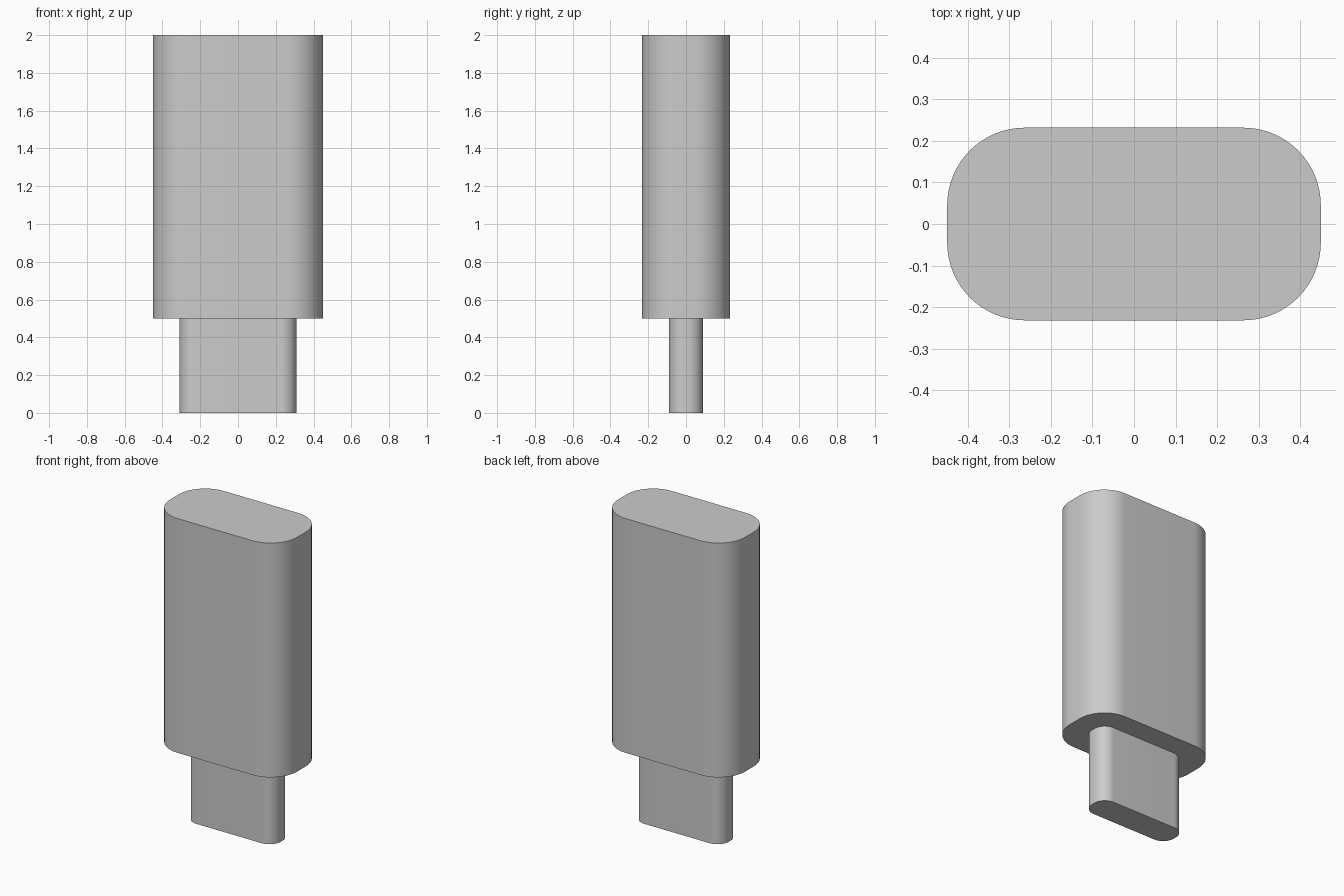
import bpy, bmesh, math

cube = bpy.data.objects.get("Cube")
if cube:
    bpy.data.objects.remove(cube, do_unlink=True)

# Single grey material
grey = bpy.data.materials.new("grey")
grey.use_nodes = True
colour = (0.6, 0.6, 0.6, 1)
grey.diffuse_color = colour
grey.node_tree.nodes["Principled BSDF"].inputs["Base Color"].default_value = colour


def rounded_prism(name, half_x, half_y, radius, z0, z1, steps=16):
    """Rounded rectangle outline extruded from z0 to z1."""
    bm = bmesh.new()
    outline = []
    for i, (sx, sy) in enumerate([(1, 1), (-1, 1), (-1, -1), (1, -1)]):
        for k in range(steps + 1):
            a = (i + k / steps) * math.pi / 2
            outline.append(bm.verts.new((sx * (half_x - radius) + radius * math.cos(a),
                                         sy * (half_y - radius) + radius * math.sin(a), z0)))
    base = bm.faces.new(outline)
    top = bmesh.ops.extrude_face_region(bm, geom=[base], use_keep_orig=True)
    verts = [v for v in top["geom"] if isinstance(v, bmesh.types.BMVert)]
    bmesh.ops.translate(bm, verts=verts, vec=(0, 0, z1 - z0))
    bmesh.ops.recalc_face_normals(bm, faces=bm.faces)
    mesh = bpy.data.meshes.new(name)
    bm.to_mesh(mesh)
    bm.free()
    mesh.materials.append(grey)
    obj = bpy.data.objects.new(name, mesh)
    bpy.context.collection.objects.link(obj)
    bpy.ops.object.select_all(action="DESELECT")
    obj.select_set(True)
    bpy.context.view_layer.objects.active = obj
    bpy.ops.object.shade_smooth_by_angle(angle=math.radians(30))
    return obj


# Wide housing above, narrow plug below
rounded_prism("housing", 0.45, 0.232, 0.187, 0.5, 2.0)
rounded_prism("plug", 0.31, 0.09, 0.08, 0.0, 0.5)
